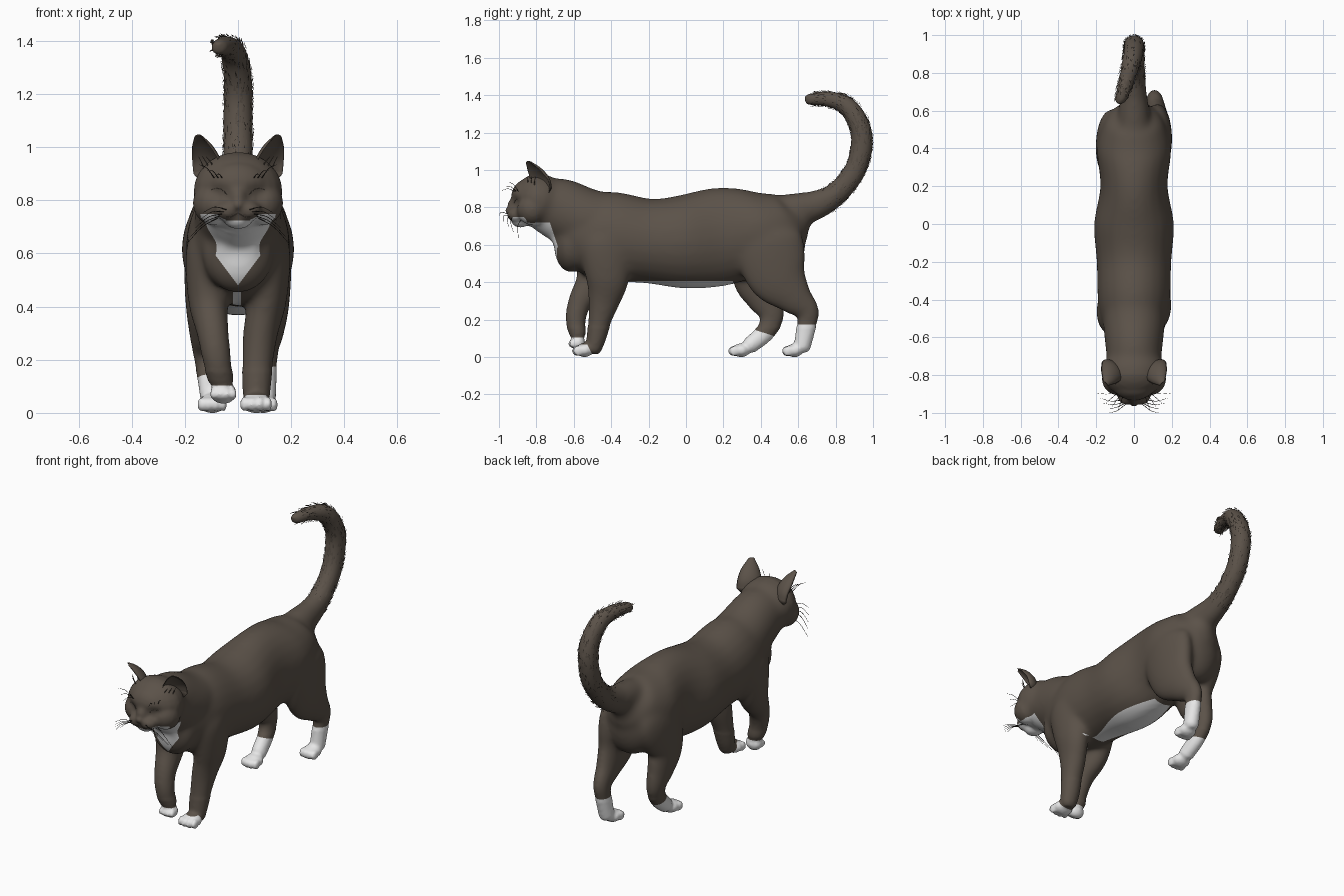
import bpy, bmesh, math, random
from mathutils import Vector, Matrix
from mathutils.bvhtree import BVHTree

random.seed(4)
cube = bpy.data.objects.get("Cube")
if cube:
    bpy.data.objects.remove(cube)


def material(name, rgb):
    m = bpy.data.materials.new(name)
    m.use_nodes = True
    m.diffuse_color = (*rgb, 1)
    bsdf = m.node_tree.nodes["Principled BSDF"]
    bsdf.inputs["Base Color"].default_value = (*rgb, 1)
    bsdf.inputs["Roughness"].default_value = 0.8
    return m


COAT = material("brown coat", (0.105, 0.084, 0.066))
WHITE = material("white fur", (0.8, 0.8, 0.8))
DARK = material("dark hair", (0.018, 0.015, 0.012))


def add_object(name, bm, mats):
    me = bpy.data.meshes.new(name)
    bm.to_mesh(me)
    ob = bpy.data.objects.new(name, me)
    bpy.context.collection.objects.link(ob)
    for m in mats:
        me.materials.append(m)
    me.polygons.foreach_set("use_smooth", [True] * len(me.polygons))
    return ob


def spline(pts, steps=6):
    """Catmull-Rom through tuples of any length."""
    pts = [Vector(p) for p in pts]
    ext = [pts[0] * 2 - pts[1]] + pts + [pts[-1] * 2 - pts[-2]]
    out = []
    for a, b, c, d in zip(ext, ext[1:], ext[2:], ext[3:]):
        for i in range(steps):
            t = i / steps
            out.append(0.5 * (2 * b + (c - a) * t + (2 * a - 5 * b + 4 * c - d) * t * t
                              + (3 * b - a - 3 * c + d) * t ** 3))
    return out + [pts[-1]]


def tube(bm, pts, twist=0.0, cupped=False, n=24):
    """Elliptical loft; points are x, y, z, half width, half depth."""
    path = spline(pts)
    side = Matrix.Rotation(twist, 3, 'Z') @ Vector((1, 0, 0))
    frames = []
    for i, p in enumerate(path):
        a, b = path[max(i - 1, 0)], path[min(i + 1, len(path) - 1)]
        t = (Vector(b[:3]) - Vector(a[:3])).normalized()
        frames.append((Vector(p[:3]), t, t.cross(side).normalized(), p[3], p[4]))
    # rounded ends
    p, t, d, w, h = frames[0]
    first = (p - t * min(w, h) * 0.5, t, d, w * 0.7, h * 0.7)
    p, t, d, w, h = frames[-1]
    last = (p + t * min(w, h) * 0.5, t, d, w * 0.7, h * 0.7)
    rings = []
    for p, t, d, w, h in [first] + frames + [last]:
        ring = []
        for k in range(n):
            a = math.tau * k / n
            s = math.sin(a)
            if cupped and s < 0:
                s *= -0.6
            ring.append(bm.verts.new(p + side * w * math.cos(a) + d * h * s))
        rings.append(ring)
    for r0, r1 in zip(rings, rings[1:]):
        for k in range(n):
            bm.faces.new((r0[k], r0[(k + 1) % n], r1[(k + 1) % n], r1[k]))
    bm.faces.new(rings[0])
    bm.faces.new(rings[-1])
    return frames


def ball(bm, c, r):
    bmesh.ops.create_uvsphere(bm, u_segments=24, v_segments=14, radius=1,
                              matrix=Matrix.Translation(c) @ Matrix.Diagonal((*r, 1)))


def paw(bm, c, r, toe=0.024):
    ball(bm, c, r)
    for k in (-1.5, -0.5, 0.5, 1.5):
        y = c[1] - r[1] * (0.95 - 0.14 * abs(k))
        ball(bm, (c[0] + k * r[0] * 0.5, y, c[2] - r[2] * 0.1), (toe * 0.65, toe * 1.2, toe * 1.2))


bm = bmesh.new()
# Torso, neck, breast and seat
tube(bm, [(0, -.66, .62, .1, .12), (0, -.59, .645, .15, .195), (0, -.42, .645, .19, .24),
          (0, -.2, .62, .198, .227), (0, 0, .617, .212, .253), (0, .2, .645, .178, .263),
          (0, .4, .67, .197, .222), (0, .54, .72, .155, .165), (0, .6, .755, .09, .1)])
tube(bm, [(0, -.8, .83, .14, .13), (0, -.68, .79, .148, .168), (0, -.52, .73, .163, .168),
          (0, -.34, .70, .15, .165)])
ball(bm, (0, -.615, .6), (.135, .092, .15))
ball(bm, (0, .53, .61), (.155, .108, .19))
# Front legs: left planted, right lifted
tube(bm, [(.1, -.43, .7, .07, .1), (.113, -.43, .6, .085, .14), (.108, -.42, .42, .076, .118),
          (.085, -.438, .3, .067, .087), (.075, -.46, .2, .06, .064), (.07, -.48, .1, .054, .052),
          (.07, -.495, .04, .047, .042)])
tube(bm, [(-.1, -.45, .7, .07, .1), (-.113, -.46, .6, .085, .13), (-.113, -.49, .42, .075, .1),
          (-.095, -.565, .3, .062, .066), (-.08, -.59, .2, .056, .056), (-.065, -.578, .12, .049, .044)])
# Hind legs: left trailing, right stepping forward
tube(bm, [(.1, .43, .72, .07, .13), (.12, .44, .62, .08, .185), (.125, .487, .44, .071, .168),
          (.12, .58, .32, .056, .102), (.11, .652, .245, .046, .063), (.105, .642, .16, .042, .053),
          (.1, .62, .05, .043, .045)])
tube(bm, [(-.1, .43, .72, .07, .13), (-.12, .43, .62, .08, .18), (-.125, .38, .44, .075, .14),
          (-.125, .42, .32, .062, .105), (-.12, .46, .22, .05, .068), (-.11, .42, .13, .043, .052),
          (-.1, .34, .06, .043, .045)])
paw(bm, (.068, -.542, .037), (.06, .046, .038))
paw(bm, (-.055, -.575, .075), (.05, .036, .042), 0.02)
paw(bm, (.095, .58, .035), (.053, .046, .036))
paw(bm, (-.097, .295, .036), (.054, .048, .037))
# Tail
tail = tube(bm, [(0, .45, .775, .09, .085), (0, .6, .79, .082, .088), (0, .695, .812, .068, .08),
                 (0, .80, .87, .061, .065), (0, .90, .99, .059, .061), (0, .94, 1.13, .058, .061),
                 (0, .925, 1.245, .056, .059), (-.015, .85, 1.35, .053, .053),
                 (-.045, .74, 1.38, .044, .042), (-.072, .648, 1.375, .036, .035)])
# Head: skull, forehead, cheeks, muzzle, nose and chin
ball(bm, (0, -.785, .835), (.168, .14, .147))
ball(bm, (0, -.85, .855), (.12, .085, .095))
ball(bm, (0, -.885, .735), (.058, .052, .043))
ball(bm, (0, -.915, .805), (.036, .04, .05))
ball(bm, (0, -.95, .782), (.021, .02, .016))
for s in (-1, 1):
    ball(bm, (s * .09, -.82, .79), (.08, .085, .085))
    ball(bm, (s * .037, -.905, .762), (.052, .053, .04))
bmesh.ops.recalc_face_normals(bm, faces=bm.faces)

# Fuse everything into one skin
body = add_object("body", bm, [])
bm.free()
remesh = body.modifiers.new("fuse", 'REMESH')
remesh.mode = 'VOXEL'
remesh.voxel_size = 0.01
smooth = body.modifiers.new("relax", 'SMOOTH')
smooth.factor = 0.5
smooth.iterations = 4
skin = bpy.data.meshes.new_from_object(body.evaluated_get(bpy.context.evaluated_depsgraph_get()))
body.modifiers.clear()
body.data = skin
bm = bmesh.new()
bm.from_mesh(skin)

# Soften the torso, leave the face and toes crisp, press in eye sockets, flatten soles
soft = [v for v in bm.verts if v.co.z > .16 and v.co.y > -.79]
for i in range(18):
    bmesh.ops.smooth_vert(bm, verts=soft, factor=0.5, use_axis_x=True, use_axis_y=True, use_axis_z=True)
for v in bm.verts:
    if v.co.y < -.8 and v.co.z > .76:
        d = math.hypot((abs(v.co.x) - .072) / .035, (v.co.z - .835) / .025)
        v.co.y += 0.012 * math.exp(-d * d)
    v.co.z = max(v.co.z, 0)


def paint(lo, hi, planes):
    """Cut the skin along planes within a box and whiten the side behind them."""
    def inside(c):
        return all(a <= x <= b for a, x, b in zip(lo, c, hi))
    planes = [(Vector(co), Vector(no)) for co, no in planes]
    for co, no in planes:
        faces = [f for f in bm.faces if inside(f.calc_center_median())]
        geom = faces + list({e for f in faces for e in f.edges}) + list({v for f in faces for v in f.verts})
        bmesh.ops.bisect_plane(bm, geom=geom, dist=1e-5, plane_co=co, plane_no=no)
    for f in bm.faces:
        c = f.calc_center_median()
        if inside(c) and all((c - co).dot(no) < 0 for co, no in planes):
            f.material_index = 1


# White socks
paint((0, -.7, -.1), (.2, -.4, .12), [((0, -.51, .03), (0, 1, .5)), ((0, 0, .068), (0, 0, 1))])
paint((-.2, -.7, -.1), (0.02, -.52, .2), [((0, 0, .104), (0, 0, 1))])
paint((0, .4, -.1), (.2, .8, .25), [((0, 0, .175), (0, 0, 1))])
paint((-.2, .1, -.1), (0, .6, .25), [((0, .405, .133), (0, .32, 1))])
# White bib, chest spot, chin, whisker pads and belly
paint((-.16, -.86, .44), (.16, -.55, .75), [((0, 0, .48), (.14, 0, -.105)), ((0, 0, .48), (-.14, 0, -.105)),
                                           ((.122, 0, .7), (.1, 0, -.03)), ((-.122, 0, .7), (-.1, 0, -.03)),
                                           ((0, 0, .72), (0, 0, 1)), ((0, -.708, .66), (0, .18, .06))])
paint((-.05, -.7, .35), (.05, -.42, .455), [((.012, 0, 0), (1, 0, 0)), ((-.018, 0, 0), (-1, 0, 0))])
paint((-.14, -1, .66), (.14, -.8, .76), [((0, 0, .725), (0, 0, 1)), ((0, -.85, 0), (0, 1, 0))])
for s in (-1, 1):
    paint((-.14, -1, .66), (.14, -.8, .79), [((0, 0, .748), (0, 0, 1)), ((0, -.852, 0), (0, 1, 0)),
                                            ((0, -.93, 0), (0, -1, 0)), ((s * .045, 0, 0), (-s, 0, 0))])
paint((-.16, -.36, .3), (.16, .3, .45), [((0, 0, .405), (0, 0, 1)), ((0, -.31, 0), (0, -1, 0)),
                                        ((0, .25, 0), (0, 1, 0))])
tree = BVHTree.FromBMesh(bm)
bm.to_mesh(skin)
bm.free()
for m in (COAT, WHITE):
    skin.materials.append(m)
skin.polygons.foreach_set("use_smooth", [True] * len(skin.polygons))

# Ears
for s, label in ((1, "left"), (-1, "right")):
    bm = bmesh.new()
    tube(bm, [(s * .115, -.775, .9, .072, .046), (s * .122, -.785, .945, .068, .045),
              (s * .137, -.812, .995, .05, .034), (s * .15, -.842, 1.037, .02, .014)],
         twist=s * .75, cupped=True)
    bmesh.ops.recalc_face_normals(bm, faces=bm.faces)
    add_object(label + "_ear", bm, [COAT])
    bm.free()


def hairs(name, strands, thick, mat):
    cu = bpy.data.curves.new(name, 'CURVE')
    cu.dimensions = '3D'
    cu.bevel_depth = thick
    cu.bevel_resolution = 1
    for pts in strands:
        sp = cu.splines.new('POLY')
        path = spline(pts, 4)
        sp.points.add(len(path) - 1)
        for i, (q, p) in enumerate(zip(sp.points, path)):
            q.co = (*p, 1)
            q.radius = 1 - 0.7 * i / len(path)
    cu.materials.append(mat)
    bpy.context.collection.objects.link(bpy.data.objects.new(name, cu))


def on_face(x, z):
    hit = tree.ray_cast(Vector((x, -2, z)), Vector((0, 1, 0)))[0]
    return hit if hit else Vector((x, -.85, z))


# Whiskers, brow hairs, eyelids, mouth and ear tufts
whiskers, marks, tufts = [], [], []
for s in (-1, 1):
    for k in range(5):
        a = on_face(s * (.045 + .008 * k), .765 - .008 * k)
        tip = Vector((s * (.13 + .016 * k), -1.0 + .026 * k, .755 - .03 * k))
        whiskers.append([a, (a + tip) / 2 + Vector((0, -.01, .015)), tip])
    for k in range(3):
        a = on_face(s * (.06 + .015 * k), .885)
        tip = Vector((s * (.085 + .03 * k), -.985 + .02 * k, .89 + .022 * k))
        whiskers.append([a, (a + tip) / 2 + Vector((0, 0, .012)), tip])
        tufts.append([(s * (.085 + .02 * k), -.84 + .015 * k, .91),
                      (s * (.1 + .018 * k), -.845 + .018 * k, .94), (s * (.12 + .014 * k), -.845 + .02 * k, .965)])
    marks.append([on_face(s * x, z) for x, z in ((.042, .822), (.058, .838), (.078, .845), (.1, .84))])
    marks.append([on_face(s * x, z) for x, z in ((0, .752), (.025, .738), (.05, .737), (.075, .745))])
hairs("whiskers", whiskers, .0018, DARK)
hairs("face_lines", marks, .0016, COAT)
hairs("ear_tufts", tufts, .003, COAT)

# Shaggy tail fur
bm = bmesh.new()
for i in range(500):
    p, t, d, w, h = random.choice(tail[15:-3])
    a = random.uniform(0, math.tau)
    out = (Vector((1, 0, 0)) * w * math.cos(a) + d * h * math.sin(a))
    root = p + out * .98 + t * random.uniform(-.02, .02)
    across = t.cross(out).normalized() * .0045
    tip = root + t * random.uniform(.02, .035) + out.normalized() * .005
    bm.faces.new([bm.verts.new(v) for v in (root - across, root + across, tip)])
add_object("tail_fur", bm, [COAT])
bm.free()
